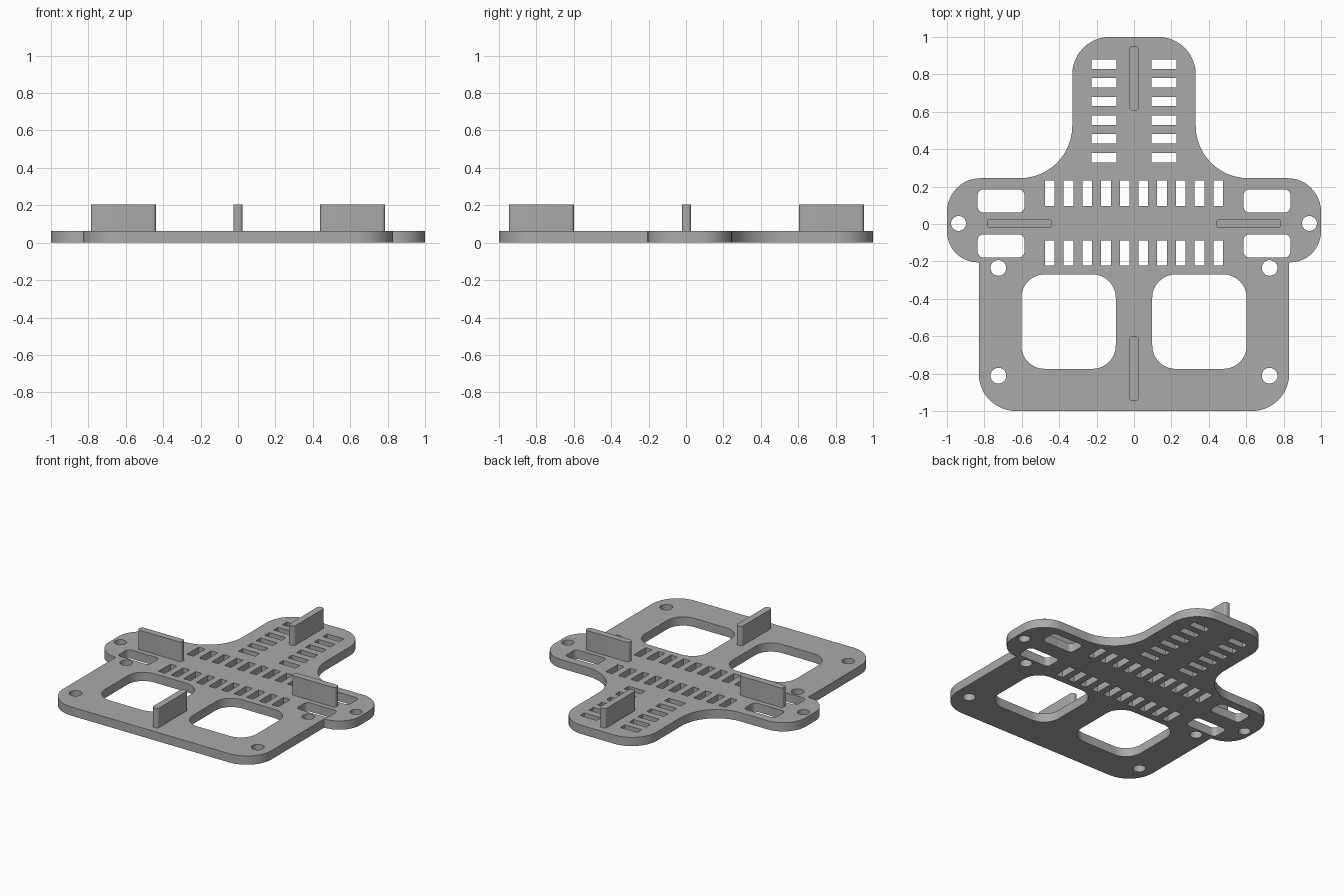
import bpy, bmesh, math
from mathutils import Vector

if "Cube" in bpy.data.objects:
    bpy.data.objects.remove(bpy.data.objects["Cube"], do_unlink=True)

PLATE_TOP, FIN_TOP = 0.063, 0.203

grey = bpy.data.materials.new("plain grey")
grey.use_nodes = True
grey.diffuse_color = (0.4, 0.4, 0.4, 1)
grey.node_tree.nodes["Principled BSDF"].inputs["Base Color"].default_value = (0.4, 0.4, 0.4, 1)


def fillet(corners, steps=12):
    """Round the right-angled corners (x, y, radius) of a closed outline."""
    points = []
    for i, (x, y, r) in enumerate(corners):
        p = Vector((x, y))
        if r == 0:
            points.append(p)
            continue
        u = (Vector(corners[i - 1][:2]) - p).normalized()
        v = (Vector(corners[(i + 1) % len(corners)][:2]) - p).normalized()
        for k in range(steps + 1):
            t = math.pi / 2 * k / steps
            points.append(p + r * (u + v - v * math.cos(t) - u * math.sin(t)))
    return points


def rect(cx, cy, w, h, r=0.0, steps=6):
    x, y = w / 2, h / 2
    return fillet([(cx + x, cy + y, r), (cx - x, cy + y, r),
                   (cx - x, cy - y, r), (cx + x, cy - y, r)], steps)


def circle(cx, cy, r, n=32):
    return [Vector((cx + r * math.cos(2 * math.pi * k / n),
                    cy + r * math.sin(2 * math.pi * k / n))) for k in range(n)]


def slab(name, loops, z0, z1):
    """Extrude a filled outline; further loops become holes."""
    curve = bpy.data.curves.new(name, "CURVE")
    curve.dimensions = "2D"
    curve.fill_mode = "BOTH"
    curve.extrude = (z1 - z0) / 2
    for loop in loops:
        spline = curve.splines.new("POLY")
        spline.points.add(len(loop) - 1)
        for point, co in zip(spline.points, loop):
            point.co = (co.x, co.y, 0, 1)
        spline.use_cyclic_u = True
    helper = bpy.data.objects.new(name + " outline", curve)
    bpy.context.collection.objects.link(helper)
    graph = bpy.context.evaluated_depsgraph_get()
    mesh = bpy.data.meshes.new_from_object(helper.evaluated_get(graph))
    bpy.data.objects.remove(helper, do_unlink=True)
    bpy.data.curves.remove(curve)

    bm = bmesh.new()
    bm.from_mesh(mesh)
    bmesh.ops.remove_doubles(bm, verts=bm.verts, dist=0.0002)
    bmesh.ops.translate(bm, verts=bm.verts, vec=(0, 0, (z0 + z1) / 2))
    bmesh.ops.recalc_face_normals(bm, faces=bm.faces)
    bm.to_mesh(mesh)
    bm.free()
    mesh.name = name
    mesh.materials.clear()
    mesh.materials.append(grey)
    obj = bpy.data.objects.new(name, mesh)
    bpy.context.collection.objects.link(obj)
    bpy.ops.object.select_all(action="DESELECT")
    obj.select_set(True)
    bpy.context.view_layer.objects.active = obj
    bpy.ops.object.shade_smooth_by_angle(angle=math.radians(30))
    return obj


# Plate outline: neck, side wings and wide lower body, mirrored in x
half = [(0.33, 1, 0.2), (0.33, 0.245, 0.28), (1, 0.245, 0.18),
        (1, -0.205, 0.165), (0.83, -0.205, 0), (0.83, -1, 0.2)]
loops = [fillet(half + [(-x, y, r) for x, y, r in reversed(half)])]

for side in (-1, 1):
    # Large windows, wing slots and screw holes
    loops.append(rect(side * 0.35, -0.522, 0.505, 0.505, 0.125, 10))
    for y in (0.123, -0.117):
        loops.append(rect(side * 0.711, y, 0.25, 0.123, 0.03))
    loops.append(circle(side * 0.938, 0.003, 0.04))
    for y in (-0.235, -0.811):
        loops.append(circle(side * 0.725, y, 0.042))
    # Slot column in the neck
    for i in range(6):
        loops.append(rect(side * 0.161, 0.355 + 0.1 * i, 0.133, 0.05))

# Two slot rows across the middle
for y in (0.165, -0.155):
    for i in range(10):
        loops.append(rect(-0.45 + 0.1 * i, y, 0.052, 0.135))

slab("base_plate", loops, 0, PLATE_TOP)

# Upright fins
for name, x, y, w, h in (("back_fin", 0, 0.778, 0.048, 0.348),
                         ("front_fin", 0, -0.773, 0.048, 0.348),
                         ("left_fin", 0.613, 0.003, 0.348, 0.048),
                         ("right_fin", -0.613, 0.003, 0.348, 0.048)):
    slab(name, [rect(x, y, w, h, 0.018)], PLATE_TOP - 0.01, FIN_TOP)
